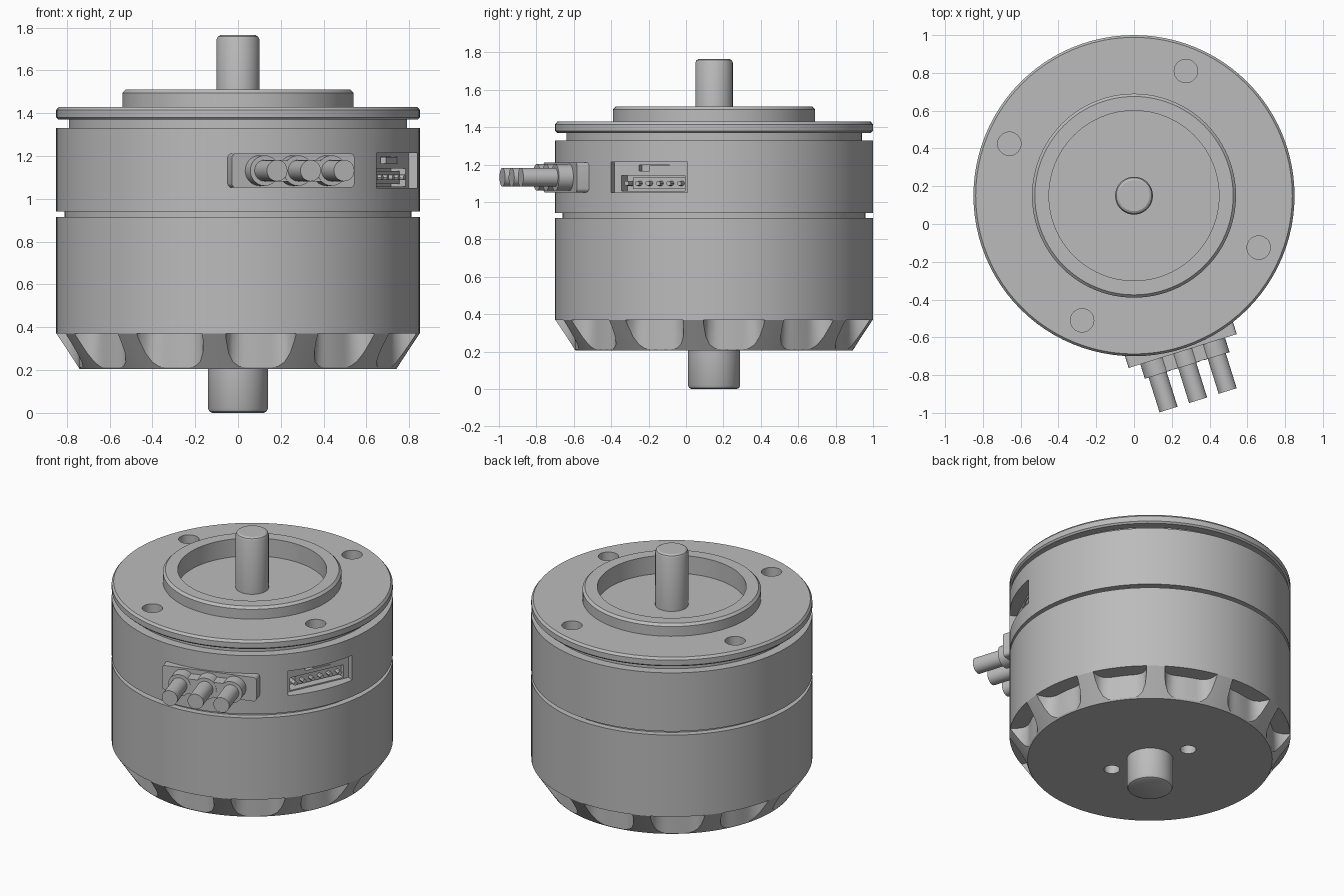
import bpy, bmesh, math
from mathutils import Matrix

if "Cube" in bpy.data.objects:
    bpy.data.objects.remove(bpy.data.objects["Cube"], do_unlink=True)

GREY = (0.5, 0.5, 0.5, 1)
metal = bpy.data.materials.new("plain_grey")
metal.use_nodes = True
metal.diffuse_color = GREY
metal.node_tree.nodes["Principled BSDF"].inputs["Base Color"].default_value = GREY

SEGMENTS = 96
AXIS = Matrix.Translation((0, 0.15, 0))


def frame(degrees):
    """Frame on the motor axis: local x points outward, local y runs round."""
    return AXIS @ Matrix.Rotation(math.radians(degrees), 4, 'Z')


def finish(name, bm, matrix=AXIS):
    bmesh.ops.recalc_face_normals(bm, faces=bm.faces)
    mesh = bpy.data.meshes.new(name)
    bm.to_mesh(mesh)
    bm.free()
    mesh.transform(matrix)
    mesh.materials.append(metal)
    obj = bpy.data.objects.new(name, mesh)
    bpy.context.collection.objects.link(obj)
    return obj


def lathe(name, profile):
    bm = bmesh.new()
    verts = [bm.verts.new((r, 0, z)) for r, z in profile]
    edges = [bm.edges.new(pair) for pair in zip(verts, verts[1:])]
    bmesh.ops.spin(bm, geom=verts + edges, cent=(0, 0, 0), axis=(0, 0, 1),
                   angle=math.tau, steps=SEGMENTS)
    bmesh.ops.remove_doubles(bm, verts=bm.verts, dist=0.0005)
    return finish(name, bm)


def box(name, matrix, x, y, z, round_corners=0):
    bm = bmesh.new()
    bmesh.ops.create_cube(bm, size=1)
    for v in bm.verts:
        v.co = [lo + (c + 0.5) * (hi - lo) for c, (lo, hi) in zip(v.co, (x, y, z))]
    if round_corners:
        along = [e for e in bm.edges if abs(e.verts[0].co.x - e.verts[1].co.x) > 0.001]
        bmesh.ops.bevel(bm, geom=along, offset=round_corners, segments=4,
                        profile=0.5, affect='EDGES')
    return finish(name, bm, matrix)


def rod(name, matrix, radius, start, end, sides=32):
    """Cylinder along local z."""
    bm = bmesh.new()
    bmesh.ops.create_cone(bm, cap_ends=True, segments=sides, radius1=radius,
                          radius2=radius, depth=end - start)
    return finish(name, bm, matrix @ Matrix.Translation((0, 0, (start + end) / 2)))


def outward(matrix, y, z):
    """Frame whose local z points outward at a given spot on the side."""
    return matrix @ Matrix.Translation((0, y, z)) @ Matrix.Rotation(math.pi / 2, 4, 'Y')


def boolean(target, cutter, operation='DIFFERENCE'):
    mod = target.modifiers.new("cut", 'BOOLEAN')
    mod.operation, mod.solver, mod.object = operation, 'EXACT', cutter
    bpy.context.view_layer.objects.active = target
    bpy.ops.object.modifier_apply(modifier=mod.name)
    bpy.data.objects.remove(cutter, do_unlink=True)


# Main housing sections, each carrying the groove above or below it
lathe("lower_housing", [(0, 0.37), (0.85, 0.37), (0.85, 0.915), (0.81, 0.915),
                        (0.81, 0.94), (0, 0.94)])
upper = lathe("upper_housing", [(0, 0.94), (0.85, 0.94), (0.85, 1.33), (0, 1.33)])
flange = lathe("mounting_flange", [
    (0, 1.33), (0.79, 1.33), (0.79, 1.37), (0.84, 1.37), (0.85, 1.38), (0.85, 1.415),
    (0.838, 1.43), (0.54, 1.43), (0.54, 1.495), (0.525, 1.51), (0.45, 1.51),
    (0.45, 1.39), (0, 1.39)])
for k in range(4):
    spot = frame(67.4 + 90 * k) @ Matrix.Translation((0.715, 0, 0))
    boolean(flange, rod("hole_cutter", spot, 0.062, 1.35, 1.5))

# Shafts with softened ends
lathe("output_shaft", [(0, 1.385), (0.1, 1.385), (0.1, 1.745), (0.094, 1.758),
                       (0.082, 1.765), (0, 1.765)])
lathe("rear_shaft", [(0, 0.21), (0.14, 0.21), (0.14, 0.02), (0.133, 0.006),
                     (0.12, 0), (0, 0)])

# Ribbed base: a star-shaped core trimmed by a cone
half_rib = [(3.6, 0.9), (3.8, 0.83), (4.4, 0.79), (5.8, 0.762), (8, 0.748),
            (10, 0.745), (12.5, 0.745)]
rib = [(-a, r) for a, r in reversed(half_rib)] + half_rib + [(15, 0.745)]
bm = bmesh.new()
outline = []
for k in range(12):
    for offset, r in rib:
        a = math.radians(-97.6 + 30 * k + offset)
        outline.append(bm.verts.new((r * math.cos(a), r * math.sin(a), 0.15)))
cap = bm.faces.new(outline)
sweep = bmesh.ops.extrude_face_region(bm, geom=[cap])
bmesh.ops.translate(bm, vec=(0, 0, 0.3),
                    verts=[g for g in sweep["geom"] if isinstance(g, bmesh.types.BMVert)])
base = finish("ribbed_base", bm)
boolean(base, lathe("cone_cutter", [(0, 0.205), (0.74, 0.205), (0.85, 0.37), (0, 0.37)]),
        'INTERSECT')
for side in (112.4, 292.4):
    spot = frame(side) @ Matrix.Translation((0.26, 0, 0))
    boolean(base, rod("hole_cutter", spot, 0.048, 0.1, 0.3))

# Power terminals on a rounded plate
power = frame(-72.6)
MID = 1.132
box("terminal_plate", power, (0.76, 0.862), (-0.3, 0.3), (MID - 0.08, MID + 0.08), 0.02)
box("terminal_bridge", power, (0.85, 0.94), (-0.16, 0.16), (MID - 0.05, MID + 0.05))
for name, y in (("left", 0.164), ("middle", 0), ("right", -0.164)):
    spot = outward(power, y, MID)
    rod(name + "_terminal_collar", spot, 0.071, 0.85, 0.942)
    rod(name + "_terminal_pin", spot, 0.05, 0.93, 1.135)

# Signal connector sunk into the side
signal = frame(-25)
FLOOR = 0.775
boolean(upper, box("pocket_cutter", signal, (FLOOR, 1), (-0.225, 0.225), (1.05, 1.215)))
boolean(upper, box("socket_cutter", signal, (0.7, 0.8), (-0.185, 0.19), (1.058, 1.142)))
boolean(upper, box("slot_cutter", signal, (0.74, 0.8), (-0.08, 0.1), (1.165, 1.197)))
box("switch_slider", signal, (0.73, 0.772), (-0.02, 0.1), (1.166, 1.196))
box("socket_block", signal, (0.69, 0.745), (-0.13, 0.19), (1.07, 1.13))
for k in range(6):
    rod("signal_pin", outward(signal, -0.15 + 0.062 * k, 1.1), 0.013, 0.69, 0.785, 12)

# Smooth the round walls while keeping edges crisp
bpy.ops.object.select_all(action='DESELECT')
for obj in bpy.context.collection.objects:
    if obj.type == 'MESH' and metal.name in obj.data.materials:
        obj.select_set(True)
        bpy.context.view_layer.objects.active = obj
bpy.ops.object.shade_smooth_by_angle(angle=math.radians(30))
